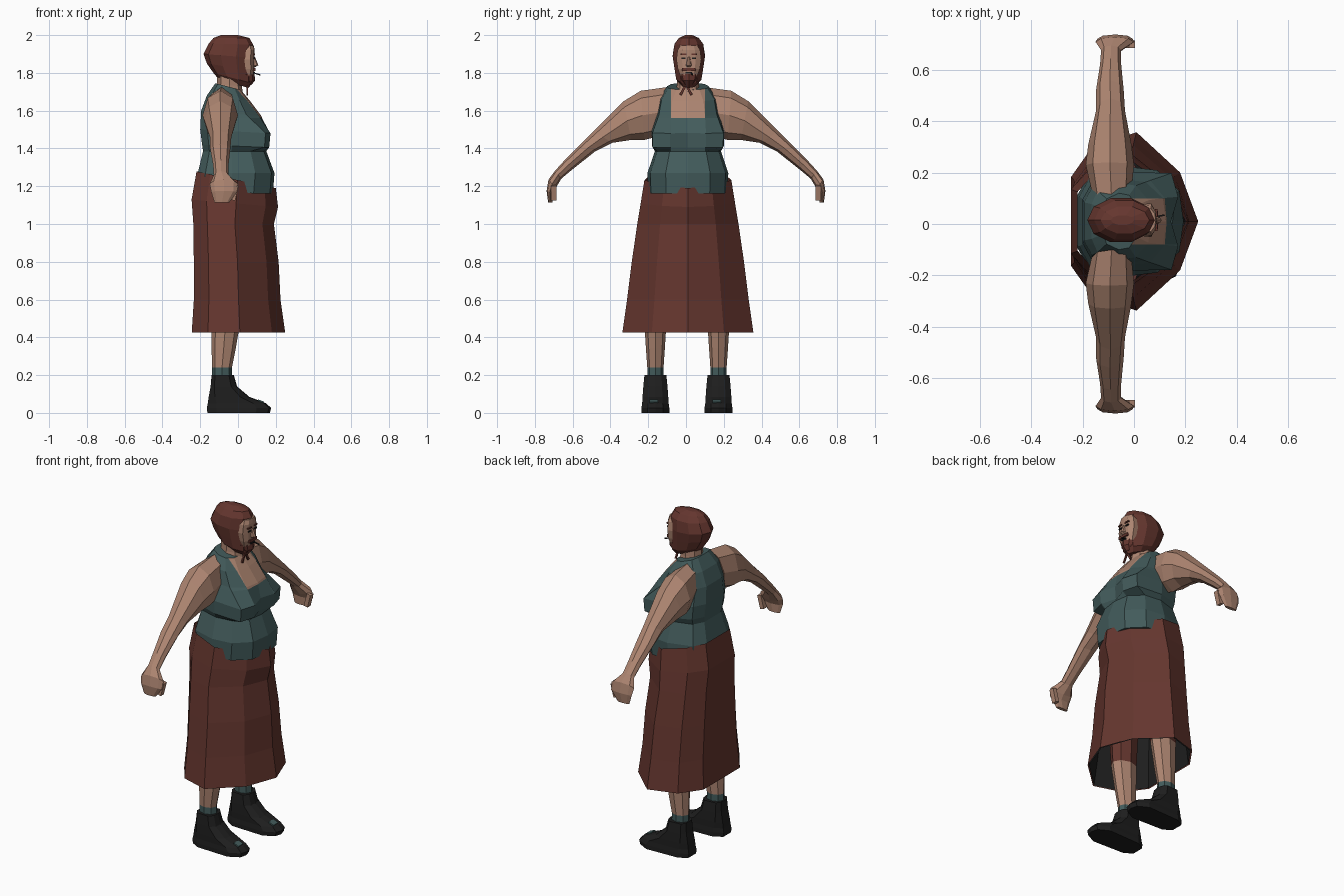
import bpy, bmesh, math
from mathutils import Vector


def material(name, r, g, b):
    m = bpy.data.materials.new(name)
    m.diffuse_color = (r, g, b, 1)
    return m


RED = material("red brown cloth", 0.13, 0.037, 0.028)
TEAL = material("teal cloth", 0.055, 0.105, 0.105)
SKIN = material("skin", 0.42, 0.235, 0.165)
BLACK = material("black leather", 0.013, 0.013, 0.013)
MATS = [RED, TEAL, SKIN, BLACK]


def half_oval(n):
    return [(math.cos(math.pi * i / n), math.sin(math.pi * i / n)) for i in range(n + 1)]


# half outlines (front to back), u along x and v along y
OVAL = half_oval(4)
HEAD = half_oval(5)
SKIRT = [(1, 0), (0.72, 0.55), (0.05, 1), (-0.62, 0.85), (-0.96, 0.5), (-0.96, 0)]
BODY = [(1, 0), (0.92, 0.55), (0.5, 0.93), (-0.1, 1), (-0.8, 0.8), (-1, 0.45), (-1, 0)]
BUST = [(0.85, 0), (1, 0.5), (0.86, 0.98), (-0.1, 1), (-0.8, 0.8), (-1, 0.45), (-1, 0)]
SHOE = [(1, 0), (0.93, 0.55), (0.55, 1), (-0.7, 0.9), (-1, 0.5), (-1, 0)]


def ring(o, zb, zf, xb, xf, hy, cy=0.01):
    """Level or tilted ring: back height, front height, back x, front x, half width."""
    full = o + [(u, -v) for u, v in o[-2:0:-1]]
    cx, hx = (xb + xf) / 2, (xf - xb) / 2
    return [Vector((cx + hx * u, cy + hy * v, zb + (zf - zb) * (u + 1) / 2)) for u, v in full]


def loft(name, rings, mat, caps=True, cuts=(), flip=False):
    """Skin a row of rings; mat is a material or a rule on the face centre."""
    bm = bmesh.new()
    rows = [[bm.verts.new(p) for p in r] for r in rings]
    n = len(rows[0])
    for a, b in zip(rows, rows[1:]):
        for i in range(n):
            bm.faces.new((a[i], a[(i + 1) % n], b[(i + 1) % n], b[i]))
    if caps:
        bm.faces.new(rows[0][::-1])
        bm.faces.new(rows[-1])
    for co, no in cuts:
        bmesh.ops.bisect_plane(bm, geom=bm.verts[:] + bm.edges[:] + bm.faces[:],
                               plane_co=co, plane_no=no, dist=1e-4)
    bmesh.ops.recalc_face_normals(bm, faces=bm.faces[:])
    if flip:
        bmesh.ops.reverse_faces(bm, faces=bm.faces[:])
    for f in bm.faces:
        m = mat(f.calc_center_median()) if callable(mat) else mat
        f.material_index = MATS.index(m)
    me = bpy.data.meshes.new(name)
    bm.to_mesh(me)
    bm.free()
    for m in MATS:
        me.materials.append(m)
    ob = bpy.data.objects.new(name, me)
    bpy.context.collection.objects.link(ob)
    return ob


def box(name, loc, size, mat, rot=(0, 0, 0)):
    x, y, z = (s / 2 for s in size)
    sq = [(-x, -y), (x, -y), (x, y), (-x, y)]
    ob = loft(name, [[Vector((a, b, h)) for a, b in sq] for h in (-z, z)], mat)
    ob.location, ob.rotation_euler = loc, rot
    return ob


# skirt with dark lining
skirt = [(1.28, 1.19, -0.228, 0.20, 0.23), (1.13, 1.09, -0.255, 0.212, 0.25),
         (1.0, 1.0, -0.245, 0.19, 0.268), (0.8, 0.8, -0.243, 0.215, 0.297),
         (0.6, 0.6, -0.243, 0.225, 0.322), (0.425, 0.425, -0.255, 0.25, 0.347)]
loft("skirt", [ring(SKIRT, *s) for s in skirt], RED, caps=False)
loft("skirt_lining", [ring(SKIRT, a, b, c + 0.008, d - 0.008, e - 0.008)
                      for a, b, c, d, e in skirt[1:]], BLACK, caps=False, flip=True)


# torso in a vest with a scooped neckline
def vest(c):
    return SKIN if c.z > 1.56 and abs(c.y - 0.01) < 0.09 and c.x > -0.03 else TEAL


torso = [(BODY, 1.17, 1.16, -0.225, 0.185, 0.21), (BODY, 1.27, 1.27, -0.213, 0.193, 0.214),
         (BODY, 1.385, 1.385, -0.185, 0.15, 0.175), (BUST, 1.42, 1.405, -0.19, 0.165, 0.19),
         (BUST, 1.50, 1.48, -0.20, 0.172, 0.192), (BODY, 1.60, 1.57, -0.195, 0.125, 0.165),
         (BODY, 1.68, 1.65, -0.165, 0.065, 0.15), (BODY, 1.745, 1.71, -0.12, 0.015, 0.11)]
loft("torso_vest", [ring(*t) for t in torso], vest,
     cuts=[((0, 0, 1.56), (0, 0, 1)), ((0, 0.1, 0), (0, 1, -0.12 * 0)), ((0, -0.08, 0), (0, 1, 0))])

# neck
loft("neck", [ring(OVAL, 1.66, 1.64, -0.125, 0.035, 0.075), ring(OVAL, 1.74, 1.73, -0.11, 0.02, 0.058),
              ring(OVAL, 1.84, 1.82, -0.11, 0.02, 0.055)], SKIN)

# head in a hood, beard hanging in front
head = [(1.77, 1.72, -0.105, 0.055, 0.045), (1.80, 1.745, -0.13, 0.075, 0.07),
        (1.85, 1.81, -0.165, 0.08, 0.08), (1.90, 1.88, -0.182, 0.08, 0.09),
        (1.955, 1.95, -0.155, 0.08, 0.08), (1.985, 1.985, -0.13, 0.06, 0.055),
        (2.0, 2.0, -0.09, 0.0, 0.02)]
loft("hood", [ring(HEAD, *h, cy=0.015) for h in head], RED)

# face with nose, eyes, moustache and mouth
loft("face", [ring(SHOE, z, z, 0.0, xf, hy, 0.015) for z, xf, hy in
              ((1.785, 0.082, 0.045), (1.82, 0.088, 0.058), (1.87, 0.086, 0.066),
               (1.92, 0.088, 0.06), (1.945, 0.084, 0.045))], SKIN)
loft("nose", [ring(OVAL, z, z, 0.06, xf, hy, 0.015) for z, xf, hy in
              ((1.83, 0.09, 0.012), (1.84, 0.108, 0.016), (1.885, 0.09, 0.007))], SKIN)
box("moustache", (0.086, 0.015, 0.818), (0.014, 0.07, 0.016), RED).location.z = 1.818
box("mouth", (0.085, 0.015, 1.8), (0.01, 0.035, 0.008), BLACK)
loft("beard", [ring(OVAL, z, z, 0.0, xf, hy, 0.015) for z, xf, hy in
               ((1.735, 0.07, 0.025), (1.76, 0.09, 0.042), (1.793, 0.088, 0.052))], RED)
box("cigarette", (0.095, 0.03, 1.796), (0.05, 0.006, 0.006), BLACK, (0, 0.3, 0.2))

# arms, legs and paired details
# arm sections: upper edge y z, lower edge y z, back x, front x
ARM = [(0.10, 1.725, 0.16, 1.46, -0.165, -0.01), (0.24, 1.705, 0.22, 1.445, -0.188, 0.0),
       (0.33, 1.65, 0.29, 1.445, -0.178, -0.01), (0.49, 1.49, 0.39, 1.43, -0.148, -0.035),
       (0.56, 1.42, 0.48, 1.385, -0.148, -0.04), (0.645, 1.335, 0.60, 1.29, -0.132, -0.05),
       (0.695, 1.28, 0.66, 1.24, -0.128, -0.05), (0.728, 1.235, 0.69, 1.19, -0.15, 0.0),
       (0.738, 1.175, 0.705, 1.165, -0.142, -0.005), (0.73, 1.115, 0.708, 1.115, -0.125, -0.045)]


def arm_ring(yu, zu, yl, zl, xb, xf, s):
    cx, hx = (xb + xf) / 2, (xf - xb) / 2
    up, mid = Vector((0, (yu - yl) / 2 * s, (zu - zl) / 2)), Vector((cx, (yu + yl) / 2 * s, (zu + zl) / 2))
    return [mid + Vector((hx * math.cos(a), 0, 0)) + up * math.sin(a)
            for a in (math.tau * i / 8 for i in range(8))]


def leg_colour(c):
    return TEAL if c.z < 0.24 else SKIN if c.z < 0.5 else RED


for side, s in (("left", 1), ("right", -1)):
    cy = 0.005 + 0.167 * s
    loft(side + "_arm", [arm_ring(*a, s) for a in ARM], SKIN)
    box(side + "_thumb", (-0.018, 0.70 * s, 1.165), (0.025, 0.03, 0.08), SKIN, (0, 0.25, 0))
    legs = [(0.18, -0.137, -0.03, 0.043), (0.24, -0.137, -0.032, 0.043), (0.34, -0.14, -0.012, 0.05),
            (0.5, -0.142, 0.015, 0.06), (0.8, -0.15, 0.03, 0.08)]
    loft(side + "_leg", [ring(OVAL, z, z, b, f, h, cy) for z, b, f, h in legs], leg_colour)
    shoe = [(0, -0.162, 0.168, 0.074), (0.025, -0.165, 0.176, 0.074), (0.05, -0.16, 0.15, 0.07),
            (0.085, -0.155, 0.06, 0.068), (0.14, -0.145, -0.005, 0.064), (0.2, -0.14, -0.022, 0.058)]
    loft(side + "_shoe", [ring(SHOE, z, z, b, f, h, cy) for z, b, f, h in shoe], BLACK)
    box(side + "_toe_patch", (0.122, cy - 0.01, 0.061), (0.035, 0.045, 0.008), TEAL, (0, 0.37, 0))
    box(side + "_eye", (0.086, 0.015 + 0.028 * s, 1.878), (0.008, 0.022, 0.007), BLACK)
    box(side + "_brow", (0.086, 0.015 + 0.028 * s, 1.898), (0.01, 0.03, 0.007), RED)
    box(side + "_hood_tie", (0.048, 0.0 + 0.018 * s, 1.705), (0.008, 0.012, 0.05), RED, (0.5 * s, 0, 0))
